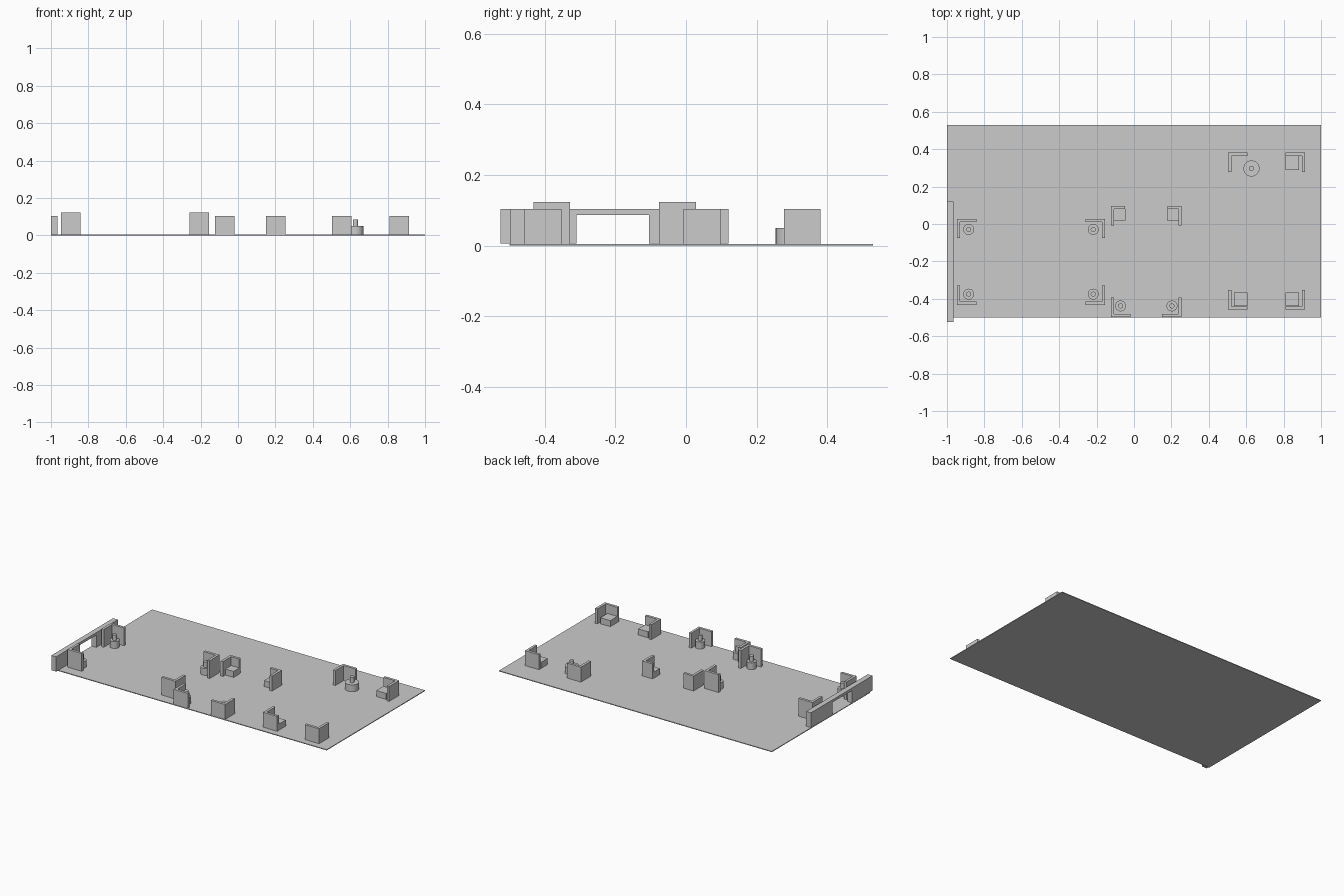
import bpy
import math

if "Cube" in bpy.data.objects:
    bpy.data.objects.remove(bpy.data.objects["Cube"], do_unlink=True)

grey = bpy.data.materials.new("plain grey")
grey.use_nodes = True
colour = (0.6, 0.6, 0.6, 1)
grey.diffuse_color = colour
grey.node_tree.nodes["Principled BSDF"].inputs["Base Color"].default_value = colour

FLOOR = 0.005   # top of the floor slab
THICK = 0.017   # screen thickness


def box(name, x0, x1, y0, y1, z0, z1):
    bpy.ops.mesh.primitive_cube_add(
        size=1, location=((x0 + x1) / 2, (y0 + y1) / 2, (z0 + z1) / 2))
    ob = bpy.context.object
    ob.name = name
    ob.scale = (x1 - x0, y1 - y0, z1 - z0)
    bpy.ops.object.transform_apply(location=False, rotation=False, scale=True)
    ob.data.materials.append(grey)
    return ob


def cylinder(name, x, y, radius, z0, z1):
    bpy.ops.mesh.primitive_cylinder_add(
        vertices=32, radius=radius, depth=z1 - z0, location=(x, y, (z0 + z1) / 2))
    ob = bpy.context.object
    ob.name = name
    ob.data.materials.append(grey)
    bpy.ops.object.shade_smooth_by_angle(angle=math.radians(40))


def corner_screen(name, x, y, sx, sy, top, len_x=0.104, len_y=0.104):
    """Two butted panels; sx, sy point inward from the outer corner."""
    xs = sorted((x, x + sx * len_x))
    ys = sorted((y, y + sy * THICK))
    box(name + "_long_panel", *xs, *ys, FLOOR, top)
    xs = sorted((x, x + sx * THICK))
    ys = sorted((y + sy * THICK, y + sy * len_y))
    box(name + "_side_panel", *xs, *ys, FLOOR, top)


def post(name, x, y, radius=0.029):
    cylinder(name + "_drum", x, y, radius, FLOOR, 0.05)
    cylinder(name + "_peg", x, y, 0.0135, 0.05, 0.086)


def block(name, x, y, size):
    h = size / 2
    box(name, x - h, x + h, y - h, y + h, FLOOR, 0.045)


# Floor slab
box("floor", -1, 1, -0.5, 0.53, 0, FLOOR)

# Gate wall with a doorway
box("gate_front_wall", -1, -0.965, -0.525, -0.31, 0.006, 0.104)
box("gate_back_wall", -1, -0.965, -0.105, 0.12, 0.006, 0.104)
box("gate_lintel", -1, -0.965, -0.31, -0.105, 0.087, 0.104)

# Left bay: four tall corner screens, each with a post
for x, sx, side in ((-0.947, 1, "right"), (-0.155, -1, "left")):
    for y, sy, end in ((0.028, -1, "back"), (-0.432, 1, "front")):
        name = f"tall_{end}_{side}"
        corner_screen(name + "_screen", x, y, sx, sy, 0.123)
        post(name + "_post", x + sx * 0.063, y + sy * 0.057)

# Middle bay: blocks behind, posts in front
for x, sx, side in ((-0.123, 1, "right"), (0.254, -1, "left")):
    corner_screen(f"middle_back_{side}_screen", x, 0.097, sx, -1, 0.104, len_x=0.075)
    block(f"middle_back_{side}_block", x + sx * 0.047, 0.05, 0.06)
    corner_screen(f"middle_front_{side}_screen", x, -0.498, sx, 1, 0.104)
    post(f"middle_front_{side}_post", x + sx * 0.051, -0.438)

# Far bay: one wide post and three blocks
for x, sx, side in ((0.503, 1, "right"), (0.914, -1, "left")):
    for y, sy, end in ((0.381, -1, "back"), (-0.457, 1, "front")):
        corner_screen(f"far_{end}_{side}_screen", x, y, sx, sy, 0.104)
        if (end, side) == ("back", "right"):
            post("far_back_right_post", 0.628, 0.297, 0.043)
        else:
            block(f"far_{end}_{side}_block", x + sx * 0.067, y + sy * 0.055, 0.073)
